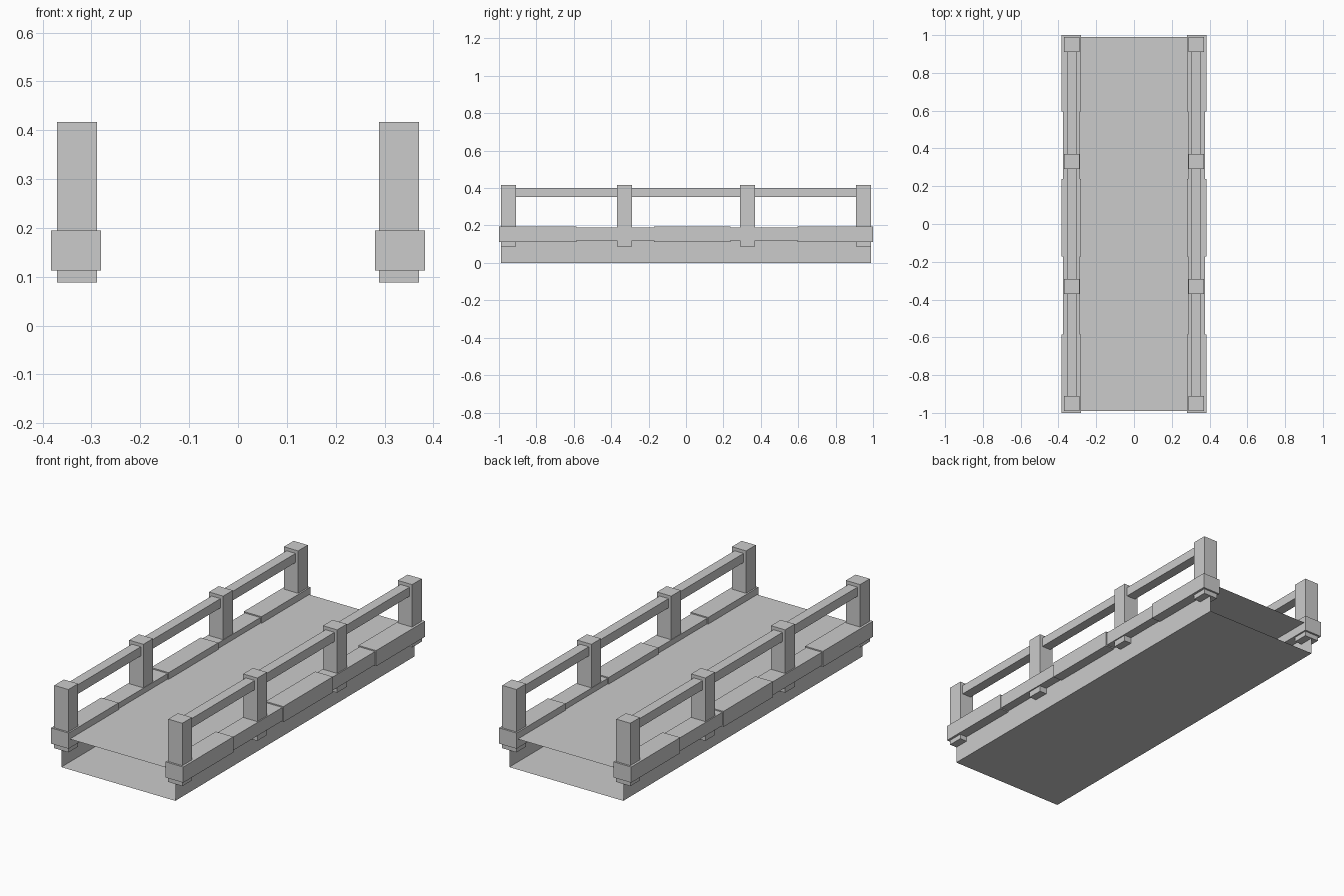
import bpy
import bmesh

cube = bpy.data.objects.get("Cube")
if cube:
    bpy.data.objects.remove(cube, do_unlink=True)

GREY = (0.6, 0.6, 0.6, 1.0)
stone = bpy.data.materials.new("light_grey")
stone.use_nodes = True
stone.diffuse_color = GREY
stone.node_tree.nodes["Principled BSDF"].inputs["Base Color"].default_value = GREY


def add_box(name, x, y, z, drop_ends=False):
    """Box between (low, high) pairs; optionally open at both y ends."""
    bm = bmesh.new()
    bmesh.ops.create_cube(bm, size=1)
    for v in bm.verts:
        for axis, (low, high) in enumerate((x, y, z)):
            v.co[axis] = high if v.co[axis] > 0 else low
    bm.normal_update()
    if drop_ends:
        ends = [f for f in bm.faces if abs(f.normal.y) > 0.5]
        bmesh.ops.delete(bm, geom=ends, context="FACES_ONLY")
    mesh = bpy.data.meshes.new(name)
    bm.to_mesh(mesh)
    bm.free()
    mesh.materials.append(stone)
    obj = bpy.data.objects.new(name, mesh)
    bpy.context.collection.objects.link(obj)
    return obj


# Hollow thin-walled span: floor, side walls and deck, open at both ends
add_box("bridge_deck", (-0.33, 0.33), (-0.99, 0.99), (0, 0.16), drop_ends=True)

# Curb stones: every second one is slightly smaller
SPLITS = (-1, -0.585, -0.172, 0.238, 0.595, 1)

for side, sign in (("left", 1), ("right", -1)):
    def across(inner, outer):
        return tuple(sorted((sign * inner, sign * outer)))

    for i, span in enumerate(zip(SPLITS, SPLITS[1:])):
        inset = 0.006 * (i % 2)
        add_box(f"{side}_curb_{i + 1}", across(0.281 + inset, 0.383 - inset),
                span, (0.113 + inset, 0.195 - inset))

    # Square posts and the handrail running through them
    for i, y in enumerate((-0.95, -0.33, 0.33, 0.95)):
        add_box(f"{side}_post_{i + 1}", across(0.289, 0.371),
                (y - 0.04, y + 0.04), (0.088, 0.417))
    add_box(f"{side}_handrail", across(0.304, 0.356), (-0.95, 0.95), (0.352, 0.4))
